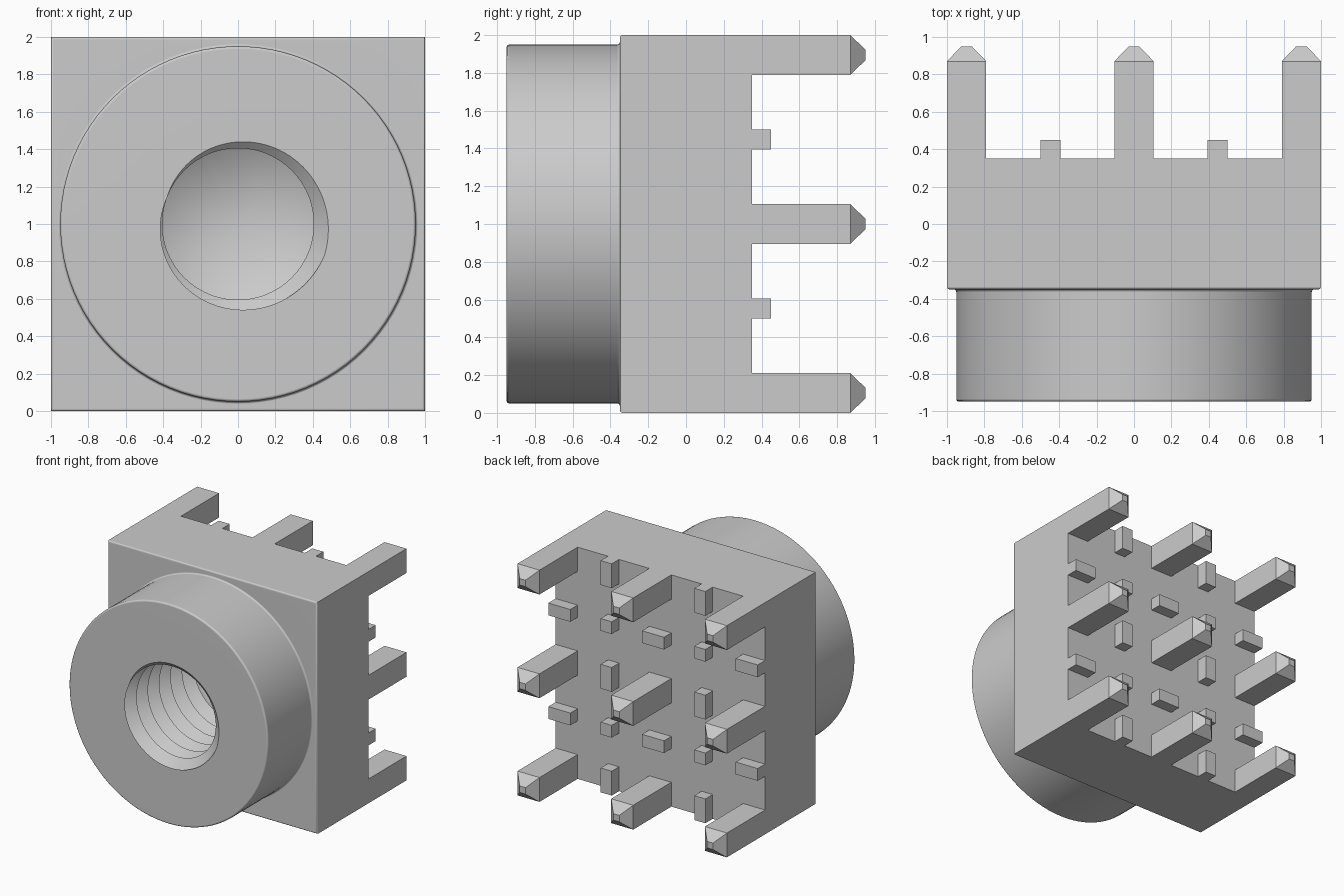
import bpy, bmesh
from math import cos, sin, pi, tau, radians

if "Cube" in bpy.data.objects:
    bpy.data.objects.remove(bpy.data.objects["Cube"])

SEG = 96
CZ = 1.0  # height of the bore axis


def finish(name, bm):
    bmesh.ops.remove_doubles(bm, verts=bm.verts, dist=1e-5)
    bmesh.ops.recalc_face_normals(bm, faces=bm.faces)
    me = bpy.data.meshes.new(name)
    bm.to_mesh(me)
    bm.free()
    ob = bpy.data.objects.new(name, me)
    bpy.context.collection.objects.link(ob)
    return ob


def sweep(name, column):
    """Turn column(angle) -> [(r, y), ...] once around the y axis."""
    bm = bmesh.new()
    cols = []
    for i in range(SEG + 1):
        a = tau * i / SEG
        cols.append([bm.verts.new((r * cos(a), y, CZ + r * sin(a)))
                     for r, y in column(a)])
    for c, d in zip(cols, cols[1:]):
        for j in range(len(c) - 1):
            bm.faces.new((c[j], c[j + 1], d[j + 1], d[j]))
    return finish(name, bm)


def add_box(bm, x, y, z, tip=None):
    """Box from (min, max) ranges; tip=(end y, half width) adds a tapered end."""
    cx, cz = sum(x) / 2, sum(z) / 2
    rings = [(y[0], x, z), (y[1], x, z)]
    if tip:
        h = tip[1]
        rings.append((tip[0], (cx - h, cx + h), (cz - h, cz + h)))
    loops = [[bm.verts.new((px, yy, pz)) for px, pz in
              ((a[0], b[0]), (a[1], b[0]), (a[1], b[1]), (a[0], b[1]))]
             for yy, a, b in rings]
    for p, q in zip(loops, loops[1:]):
        for i in range(4):
            bm.faces.new((p[i], p[(i + 1) % 4], q[(i + 1) % 4], q[i]))
    bm.faces.new(loops[-1])
    return bm.faces.new(loops[0])


def boolean(ob, tool, op):
    m = ob.modifiers.new(op, 'BOOLEAN')
    m.operation, m.object, m.solver = op, tool, 'EXACT'
    bpy.context.view_layer.objects.active = ob
    bpy.ops.object.modifier_apply(modifier=m.name)
    bpy.data.objects.remove(tool)


# square body with softened front edges
bm = bmesh.new()
front = add_box(bm, (-1, 1), (-0.35, 0.35), (0, 2))
bmesh.ops.bevel(bm, geom=list(front.edges), offset=0.015, segments=3,
                profile=0.5, affect='EDGES')
body = finish("threaded_body", bm)

# round boss, rounded rim and small fillet at its base
boss_profile = [(0, -0.95), (0.935, -0.95), (0.9425, -0.948), (0.948, -0.9425),
                (0.95, -0.935), (0.95, -0.365), (0.952, -0.357),
                (0.957, -0.352), (0.965, -0.349), (0.965, -0.25), (0, -0.25)]
boss = sweep("boss", lambda a: boss_profile)
boolean(body, boss, 'UNION')

# threaded blind bore with a drill-point bottom
PITCH, CREST, ROOT = 0.155, 0.405, 0.492
Y_FRONT, Y_START, Y_END = -0.95, -1.1, 0.0


def bore_column(a):
    turn = (a + radians(20)) / tau
    pts = [(0, Y_START)]
    for k in range(-6, 22):
        y = min(max(Y_FRONT + PITCH * (k / 2 - turn), Y_START), Y_END)
        ph = ((y - Y_FRONT) / PITCH + turn) % 1
        pts.append((CREST + (ROOT - CREST) * abs(2 * ph - 1), y))
    return pts + [(CREST, Y_END + 0.005), (0, Y_END + 0.245)]


bore = sweep("bore_cutter", bore_column)
bore.hide_render = True
boolean(body, bore, 'DIFFERENCE')

bpy.ops.object.select_all(action='DESELECT')
body.select_set(True)
bpy.context.view_layer.objects.active = body
bpy.ops.object.shade_smooth_by_angle(angle=radians(31))
wn = body.modifiers.new("flat_faces", 'WEIGHTED_NORMAL')
wn.keep_sharp = True

# pins and low nubs on a 5 x 5 grid on the back
pins, nubs = bmesh.new(), bmesh.new()
grid = [(-0.895, 0.105), (-0.447, 0.053), (0, 0.105), (0.447, 0.053), (0.895, 0.105)]
for i, (x, hx) in enumerate(grid):
    for j, (z, hz) in enumerate(grid):
        xr, zr = (x - hx, x + hx), (CZ + z - hz, CZ + z + hz)
        if i % 2 == 0 and j % 2 == 0:
            add_box(pins, xr, (0.35, 0.87), zr, tip=(0.95, 0.028))
        else:
            add_box(nubs, xr, (0.35, 0.45), zr)
finish("back_pins", pins)
finish("back_nubs", nubs)
